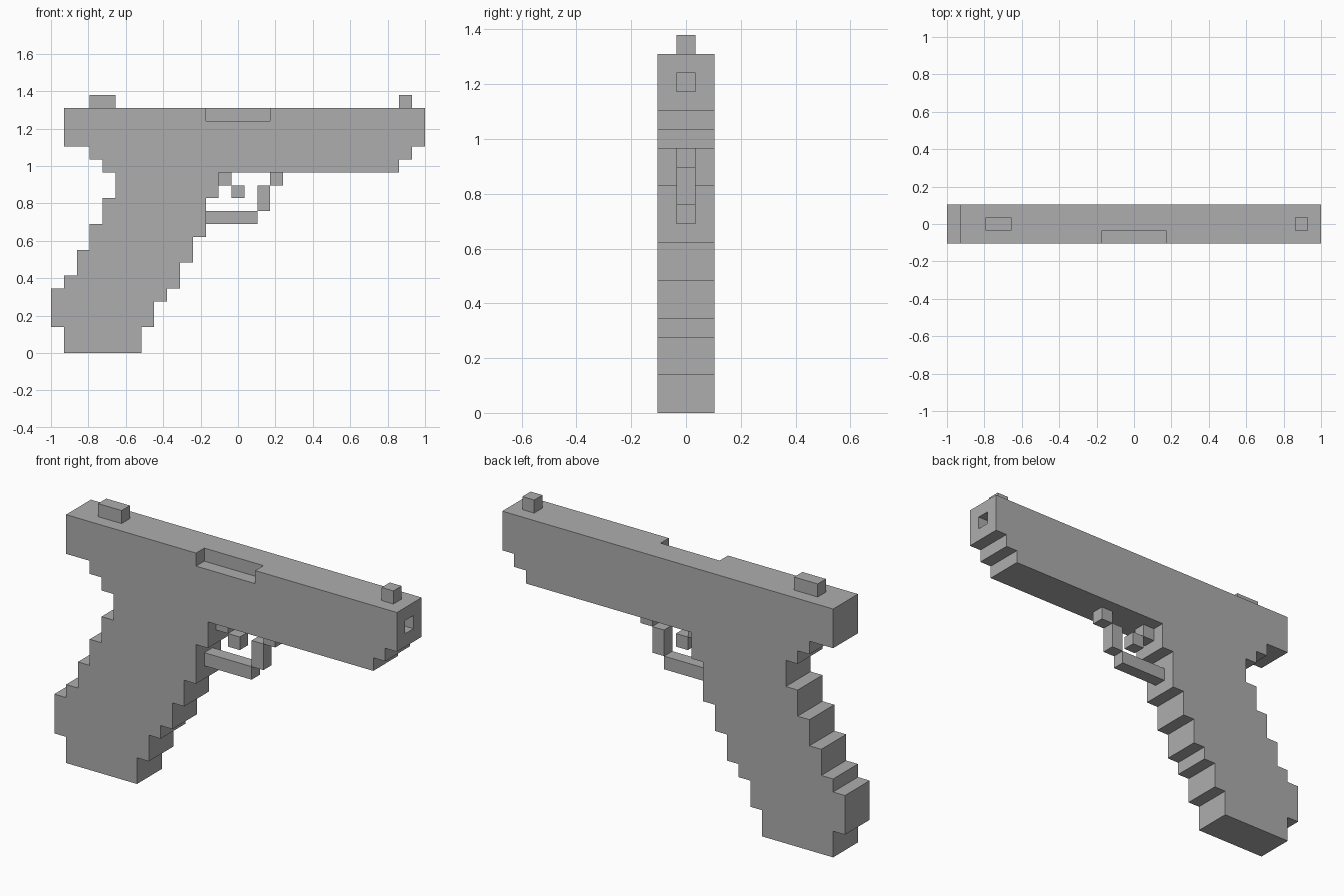
import bpy
import bmesh

U = 2 / 29          # size of one block
HALF = 1.5          # half thickness in blocks

if "Cube" in bpy.data.objects:
    bpy.data.objects.remove(bpy.data.objects["Cube"], do_unlink=True)

grey = bpy.data.materials.new("plain grey")
grey.use_nodes = True
grey.diffuse_color = (0.42, 0.42, 0.42, 1)
grey.node_tree.nodes["Principled BSDF"].inputs["Base Color"].default_value = grey.diffuse_color


def place(col, depth, row):
    return (-1 + col * U, depth * U, row * U)


def slab(name, outline, y0=-0.5, y1=0.5):
    """Extrude a (column, row) outline from depth y0 to y1."""
    bm = bmesh.new()
    face = bm.faces.new([bm.verts.new(place(c, y0, r)) for c, r in outline])
    grown = bmesh.ops.extrude_face_region(bm, geom=[face])["geom"]
    moved = [v for v in grown if isinstance(v, bmesh.types.BMVert)]
    bmesh.ops.translate(bm, verts=moved, vec=(0, (y1 - y0) * U, 0))
    bmesh.ops.recalc_face_normals(bm, faces=bm.faces)
    mesh = bpy.data.meshes.new(name)
    bm.to_mesh(mesh)
    bm.free()
    mesh.materials.append(grey)
    obj = bpy.data.objects.new(name, mesh)
    bpy.context.collection.objects.link(obj)
    return obj


def block(name, c0, c1, r0, r1, y0=-0.5, y1=0.5):
    return slab(name, [(c0, r0), (c1, r0), (c1, r1), (c0, r1)], y0, y1)


def stairs(steps):
    """Turn (column, bottom row, top row) steps into outline points."""
    return [(c, r) for c, low, high in steps for r in (low, high)]


# Body: stepped grip and slide as one silhouette
front_steps = [(7, 0, 2), (8, 2, 4), (9, 4, 5), (10, 5, 7), (11, 7, 9),
               (12, 9, 12), (13, 12, 14), (27, 14, 15), (28, 15, 16), (29, 16, 19)]
rear_steps = [(1, 0, 2), (0, 2, 5), (1, 5, 6), (2, 6, 8), (3, 8, 10),
              (4, 10, 12), (5, 12, 14), (4, 14, 15), (3, 15, 16), (1, 16, 19)]
body = slab("body", stairs(front_steps) + stairs(rear_steps)[::-1], -HALF, HALF)

# Side port and muzzle opening cut out of the body
cutters = [block("port_cutter", 12, 17, 18, 20, -2.5, -0.5),
           block("muzzle_cutter", 28, 30, 17, 18)]
for cutter in cutters:
    cut = body.modifiers.new(cutter.name, "BOOLEAN")
    cut.operation = "DIFFERENCE"
    cut.solver = "EXACT"
    cut.object = cutter
    cutter.hide_render = True
    cutter.hide_viewport = True
    cutter.display_type = "WIRE"

# Sights on top
block("rear_sight", 3, 5, 19, 20)
block("front_sight", 27, 28, 19, 20)

# Trigger and its guard, one block thick
block("trigger_top", 13, 14, 13, 14)
block("trigger_tip", 14, 15, 12, 13)
block("guard_bottom", 12, 16, 10, 11)
block("guard_front", 16, 17, 11, 13)
block("guard_top", 17, 18, 13, 14)
